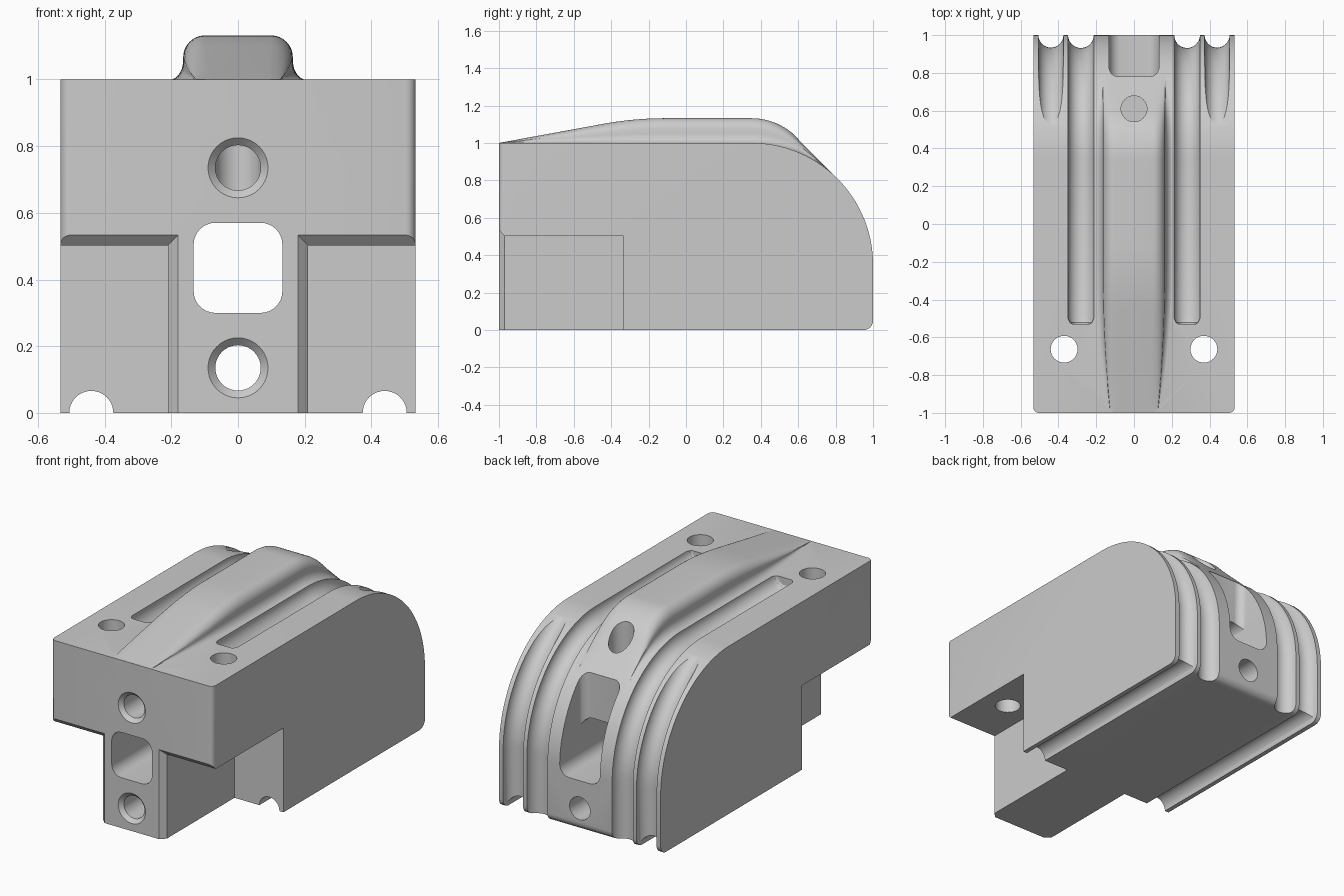
import bpy, bmesh
from math import sin, cos, pi, sqrt, radians
from mathutils import Vector

cube = bpy.data.objects.get("Cube")
if cube:
    bpy.data.objects.remove(cube, do_unlink=True)

grey = bpy.data.materials.new("plain grey")
grey.use_nodes = True
COLOUR = (0.6, 0.6, 0.6, 1)
grey.diffuse_color = COLOUR
grey.node_tree.nodes["Principled BSDF"].inputs["Base Color"].default_value = COLOUR

HALF, ARC, LOW = 0.533, 0.65, 0.35     # half width, back curve radius and its centre


def loft(name, rings):
    """Closed solid through rings that all have the same number of points."""
    bm = bmesh.new()
    vs = [[bm.verts.new(p) for p in ring] for ring in rings]
    n = len(vs[0])
    for a, b in zip(vs, vs[1:]):
        for i in range(n):
            j = (i + 1) % n
            bm.faces.new((a[i], a[j], b[j], b[i]))
    bm.faces.new(vs[0])
    bm.faces.new(vs[-1])
    bmesh.ops.recalc_face_normals(bm, faces=bm.faces)
    mesh = bpy.data.meshes.new(name)
    bm.to_mesh(mesh)
    bm.free()
    mesh.materials.append(grey)
    obj = bpy.data.objects.new(name, mesh)
    bpy.context.collection.objects.link(obj)
    return obj


def combine(tool, operation="DIFFERENCE"):
    """Apply a boolean to the body and drop the tool."""
    tool.hide_render = True
    mod = body.modifiers.new(tool.name, "BOOLEAN")
    mod.operation, mod.object, mod.solver = operation, tool, "EXACT"
    bpy.context.view_layer.objects.active = body
    bpy.ops.object.modifier_apply(modifier=mod.name)
    bpy.data.objects.remove(tool, do_unlink=True)


def circle(r, n=40):
    return [(r * cos(2 * pi * i / n), r * sin(2 * pi * i / n)) for i in range(n)]


def round_rect(x0, x1, y0, y1, r, n=8):
    pts = []
    corners = ((x1 - r, y1 - r), (x0 + r, y1 - r), (x0 + r, y0 + r), (x1 - r, y0 + r))
    for k, (cx, cy) in enumerate(corners):
        for i in range(n + 1):
            a = (k + i / n) * pi / 2
            pts.append((cx + r * cos(a), cy + r * sin(a)))
    return pts


def groove(name, x, path, radii):
    """Round tube along a (y, z) path at a constant x."""
    rings = []
    for i, (p, r) in enumerate(zip(path, radii)):
        a, b = path[max(i - 1, 0)], path[min(i + 1, len(path) - 1)]
        t = Vector((b[0] - a[0], b[1] - a[1])).normalized()
        rings.append([(x + u, p[0] - t.y * v, p[1] + t.x * v) for u, v in circle(r)])
    return loft(name, rings)


def back_arc(a, extra=0):
    a = radians(a)
    return (LOW + (ARC + extra) * cos(a), LOW + (ARC + extra) * sin(a))


# Body: side profile with a big rounded back, extruded across
steps = 40
side = [(-1, 0)]
side += [(0.95 + 0.05 * sin(a * pi / 12), 0.05 - 0.05 * cos(a * pi / 12)) for a in range(7)]
side += [back_arc(90 * i / steps) for i in range(steps + 1)] + [(-1, 1)]
body = loft("grooved_block", [[(x, y, z) for y, z in side] for x in (-HALF, HALF)])

# Rounded vertical front edges
bm = bmesh.new()
bm.from_mesh(body.data)
front = [e for e in bm.edges if all(v.co.y < -0.99 for v in e.verts)
         and abs(e.verts[0].co.z - e.verts[1].co.z) > 0.5]
bmesh.ops.bevel(bm, geom=front, offset=0.03, segments=5, profile=0.5, affect="EDGES")
bm.to_mesh(body.data)
bm.free()


# Raised spine along the top, lofted from a bell-shaped section
def body_top(y):
    return 1 if y <= LOW else LOW + sqrt(ARC ** 2 - (y - LOW) ** 2)


def spine_top(y):
    peak, slope = 1.132, 0.183
    if y < -0.45:
        return 1 + slope * (y + 1)
    if y < -0.11:
        return peak - (peak - 1 - slope * 0.55) * ((-0.11 - y) / 0.34) ** 2
    if y < LOW:
        return peak
    if y < 0.588:
        return peak - 0.338 + sqrt(0.338 ** 2 - (y - LOW) ** 2)
    return LOW * 2 + ARC * sqrt(2) - y


half = []
for i in range(9):                      # concave foot
    a = i / 8 * pi / 2
    half.append((0.212 - 0.047 * sin(a), 0.42 * (1 - cos(a))))
for i in range(1, 9):                   # convex shoulder
    a = i / 8 * pi / 2
    half.append((0.100 + 0.065 * cos(a), 0.5 + 0.5 * sin(a)))
section = half + [(-x, f) for x, f in reversed(half)]

rings = []
for i in range(91):
    y = -0.997 + 1.803 * i / 90
    base = body_top(y) - 0.003
    h = max(spine_top(y) - base, 0.001)
    w = 1 - 0.24 * max(0, (-0.25 - y) / 0.75) ** 2
    ring = [(x * w, y, base + h * f) for x, f in section]
    ring += [(-0.212 * w, y, base - 0.06), (0.212 * w, y, base - 0.06)]
    rings.append(ring)
combine(loft("spine", rings), "UNION")

for s in (-1, 1):
    # Undercut front corners with chamfered lips
    rings = []
    for y, x, z in ((-1.03, 0.15, 0.565), (-0.97, 0.21, 0.502), (-0.333, 0.21, 0.502)):
        rings.append([(s * x, y, -0.1), (s * 0.7, y, -0.1), (s * 0.7, y, z), (s * x, y, z)])
    combine(loft("corner_cutter", rings))

    # Vertical bolt holes
    combine(loft("bolt_hole", [[(s * 0.37 + u, -0.663 + v, z) for u, v in circle(0.071)]
                               for z in (0.4, 1.2)]))

    # Inner grooves: along the top and down the back
    path = [(-0.53, 1), (-0.522, 1), (-0.5, 1)]
    path += [back_arc(90 - 90 * i / steps) for i in range(steps + 1)] + [(1, -0.1)]
    radii = [0.045, 0.058] + [0.068] * (len(path) - 2)
    combine(groove("inner_groove", s * 0.281, path, radii))

    # Outer grooves: under the base, up the back, fading out of the curve
    combine(groove("base_groove", s * 0.44, [(-0.5, 0), (1.1, 0)], [0.066] * 2))
    path = [(1, -0.1)] + [back_arc(a, 0.068 * (a / 74) ** 4) for a in range(0, 87, 2)]
    combine(groove("outer_groove", s * 0.44, path, [0.066] * len(path)))

# Front bores with softened rims: the upper one turns upward, the lower goes through
for z, end in ((0.735, 0.61), (0.135, 1.2)):
    rim = [(-1.02, 0.09)]
    for i in range(7):
        a = i / 6 * pi / 2
        rim.append((-1 + 0.022 * sin(a), 0.068 + 0.022 * (1 - sin(a)) if i == 0
                    else 0.068 + 0.022 * (1 - sqrt(1 - cos(a) ** 2))))
    rim.append((end, 0.068))
    combine(loft("front_bore", [[(u, y, z + v) for u, v in circle(r)] for y, r in rim]))
combine(loft("top_bore", [[(u, 0.61 + v, z) for u, v in circle(0.0685)] for z in (0.667, 1.3)]))

# Central window through the body, opening tall at the back
combine(loft("window", [[(u, y, v) for u, v in round_rect(-0.133, 0.133, 0.3, 0.57, 0.065)]
                        for y in (-1.1, 1.1)]))
combine(loft("back_slot", [[(u, v, z) for u, v in round_rect(-0.132, 0.132, 0.78, 1.3, 0.05)]
                           for z in (0.435, 1.3)]))

# Smooth shading with crisp edges
bpy.ops.object.select_all(action="DESELECT")
body.select_set(True)
bpy.context.view_layer.objects.active = body
bpy.ops.object.shade_smooth_by_angle(angle=radians(25))
